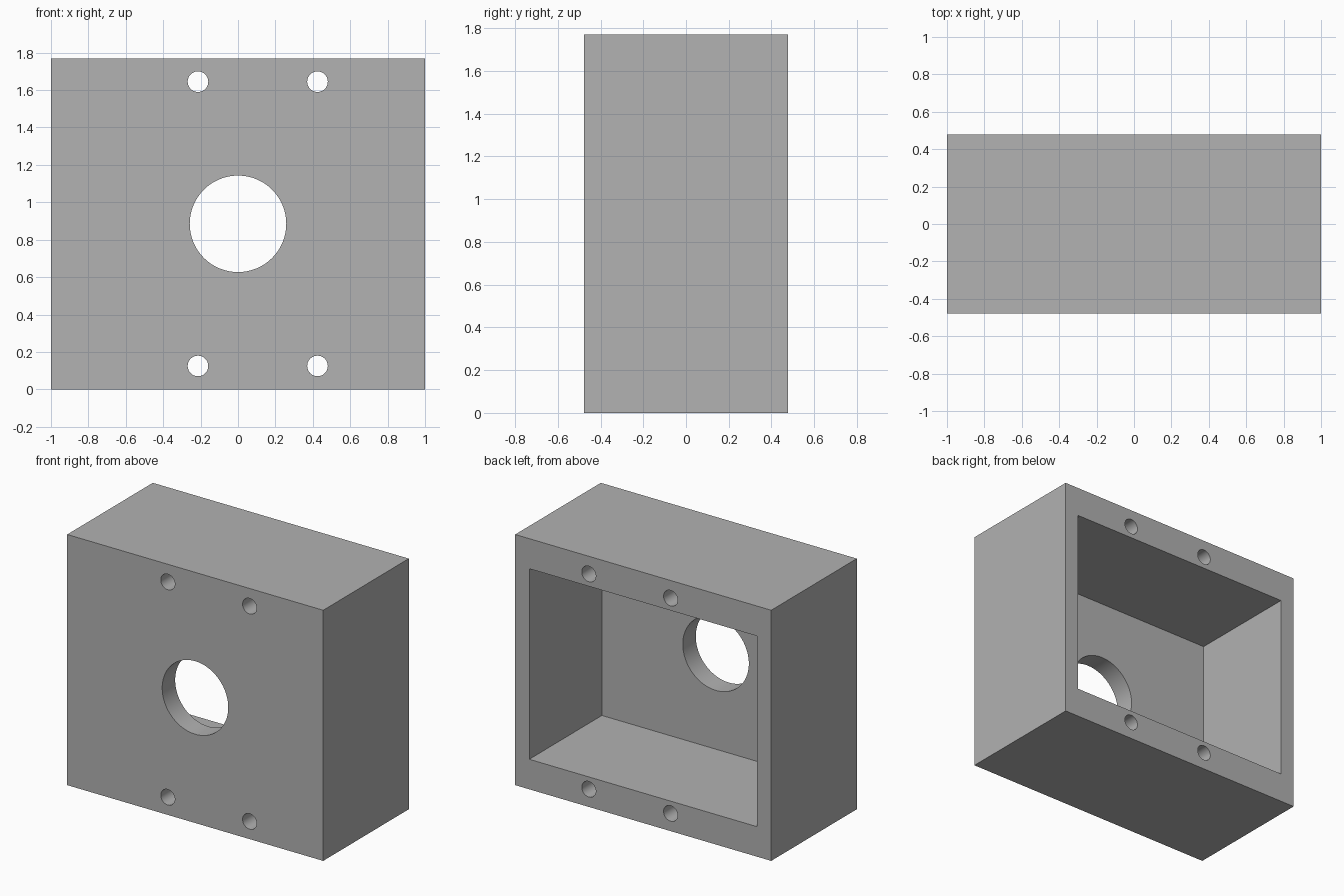
import bpy
import math

old = bpy.data.objects.get("Cube")
if old:
    bpy.data.objects.remove(old, do_unlink=True)

W, D, H = 2.0, 0.955, 1.77      # overall size
SIDE, CAP, FRONT = 0.11, 0.212, 0.145   # wall thicknesses

grey = bpy.data.materials.new("plain_grey")
grey.use_nodes = True
colour = (0.445, 0.445, 0.445, 1)
grey.diffuse_color = colour
grey.node_tree.nodes["Principled BSDF"].inputs["Base Color"].default_value = colour


def box(name, size, centre):
    bpy.ops.mesh.primitive_cube_add(size=1, location=centre)
    ob = bpy.context.object
    ob.name = name
    ob.scale = size
    bpy.ops.object.transform_apply(location=True, rotation=True, scale=True)
    ob.data.materials.append(grey)
    return ob


def drill(name, radius, x, z, sides):
    bpy.ops.mesh.primitive_cylinder_add(
        vertices=sides, radius=radius, depth=D + 0.4,
        location=(x, 0, z), rotation=(math.pi / 2, 0, 0))
    ob = bpy.context.object
    ob.name = name
    ob.data.materials.append(grey)
    return ob


# Housing block
housing = box("housing", (W, D, H), (0, 0, H / 2))

# Cavity open at the back
inner_y, outer_y = -D / 2 + FRONT, D / 2 + 0.1
cutters = [box("cavity_cutter", (W - 2 * SIDE, outer_y - inner_y, H - 2 * CAP),
               (0, (inner_y + outer_y) / 2, H / 2))]

# Round front opening and four screw holes running front to back
cutters.append(drill("opening_cutter", 0.258, 0, H / 2, 96))
for x in (-0.214, 0.425):
    for z in (0.125, H - 0.125):
        cutters.append(drill("screw_hole_cutter", 0.055, x, z, 48))

# Cut and bake each opening, then discard its cutter
for cutter in cutters:
    cutter.hide_render = True
    bpy.ops.object.select_all(action="DESELECT")
    housing.select_set(True)
    bpy.context.view_layer.objects.active = housing
    mod = housing.modifiers.new("cut", "BOOLEAN")
    mod.operation = "DIFFERENCE"
    mod.solver = "EXACT"
    mod.object = cutter
    bpy.ops.object.modifier_apply(modifier=mod.name)
    bpy.data.objects.remove(cutter, do_unlink=True)

# Smooth bores with sharp rims
bpy.ops.object.shade_smooth_by_angle(angle=math.radians(30))
